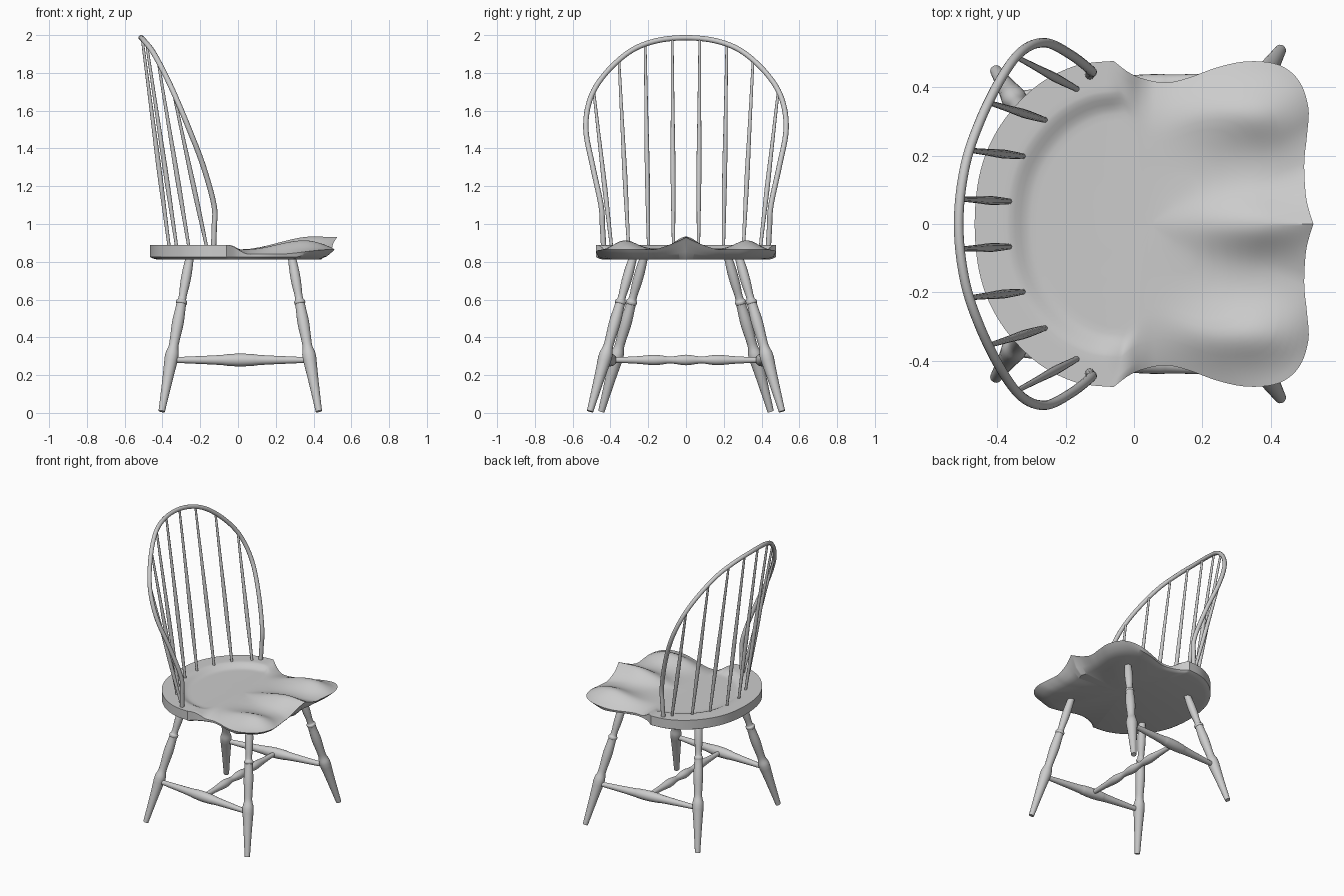
import bpy, bmesh, math
from mathutils import Vector

cube = bpy.data.objects.get("Cube")
if cube:
    bpy.data.objects.remove(cube, do_unlink=True)

paint = bpy.data.materials.new("light grey")
paint.use_nodes = True
GREY = (0.6, 0.6, 0.6, 1)
paint.diffuse_color = GREY
paint.node_tree.nodes["Principled BSDF"].inputs["Base Color"].default_value = GREY
parts = []


def add_object(name, mesh):
    obj = bpy.data.objects.new(name, mesh)
    bpy.context.collection.objects.link(obj)
    mesh.materials.clear()
    mesh.materials.append(paint)
    parts.append(obj)
    return obj


def smooth(v):
    v = min(max(v, 0), 1)
    return v * v * (3 - 2 * v)


def mix(a, b, t):
    return a + (b - a) * t


def spline(points, steps, before=None, after=None):
    """Catmull-Rom curve through the points."""
    p = [Vector(q) for q in points]
    p = [Vector(before) if before else p[0]] + p + [Vector(after) if after else p[-1]]
    out = []
    for a, b, c, d in zip(p, p[1:], p[2:], p[3:]):
        for i in range(steps):
            t = i / steps
            out.append(0.5 * (2 * b + (c - a) * t + (2 * a - 5 * b + 4 * c - d) * t * t
                              + (3 * b - a - 3 * c + d) * t ** 3))
    return out + [p[-2]]


def skin(name, rings):
    """Closed surface through a stack of equal rings, capped at both ends."""
    bm = bmesh.new()
    loops = [[bm.verts.new(v) for v in ring] for ring in rings]
    n = len(loops[0])
    for low, high in zip(loops, loops[1:]):
        for i in range(n):
            j = (i + 1) % n
            bm.faces.new((low[i], low[j], high[j], high[i]))
    for end in (loops[0], loops[-1]):
        centre = bm.verts.new(sum((v.co for v in end), Vector()) / n)
        for i in range(n):
            bm.faces.new((end[i], end[(i + 1) % n], centre))
    bmesh.ops.recalc_face_normals(bm, faces=bm.faces)
    mesh = bpy.data.meshes.new(name)
    bm.to_mesh(mesh)
    bm.free()
    return add_object(name, mesh)


def turned(name, start, end, profile, sides=20):
    """Lathe-turned piece between two points; profile is (fraction, radius)."""
    start, end = Vector(start), Vector(end)
    turn = (end - start).to_track_quat("Z", "Y")
    rings = []
    for t, r in spline(profile, 3):
        circle = [2 * math.pi * i / sides for i in range(sides)]
        rings.append([start.lerp(end, t) + turn @ Vector((r * math.cos(a), r * math.sin(a), 0))
                      for a in circle])
    return skin(name, rings)


# Seat outline, back centre to pommel, with a sharp corner at the arm of the rim
rear = [(-.466, 0), (-.448, .16), (-.39, .29), (-.29, .40), (-.174, .462), (-.06, .477)]
front = [(-.06, .477), (-.01, .44), (.045, .42), (.1, .414), (.16, .428), (.25, .46),
         (.337, .476), (.425, .465), (.483, .418), (.51, .34), (.506, .26), (.498, .18),
         (.502, .09), (.512, .04), (.525, 0)]
half = spline(rear, 7, before=(-.448, -.16))[:-1] + spline(front, 5)
outline = half + [Vector((p.x, -p.y)) for p in reversed(half[1:-1])]
HUB = Vector((.05, 0))
BOTTOM = .812


def edge_height(p):
    if p.x <= -.06:
        return .89
    drop = smooth((p.x + .06) / .12)
    low = mix(.84, .865, smooth((p.x - .2) / .3))
    pommel = .065 * max(0, 1 - abs(p.y) / .17) ** 1.3 if p.x > .3 else 0
    return mix(.89, low, drop) + pommel


def top_height(p, s, edge):
    # Flat rim and dished centre at the back
    dish = .864 + .026 * smooth((s - .68) / .14)
    # Pommel ridge and thigh swells at the front
    y = abs(p.y)
    swell = .068 * math.exp(-(y / .085) ** 2) + .056 * math.exp(-((y - .33) / .09) ** 2)
    saddle = .866 + swell * smooth((p.x - .02) / .38)
    saddle = mix(saddle, edge, max(0, (s - .6) / .4) ** 2)
    return mix(dish, saddle, smooth((p.x + .08) / .1))


levels = [.03, .15, .3, .4, .5, .58, .64, .68, .71, .74, .77, .8, .82, .86, .9, .94, .97, 1]
rings = []
for s in levels:
    ring = []
    for p in outline:
        q = HUB.lerp(p, s)
        edge = edge_height(p)
        z = edge if s == 1 else top_height(q, s, edge)
        ring.append((q.x, q.y, z))
    rings.append(ring)
# Rim wall, chamfer and flat underside
wall, chamfer, under = [], [], []
for p in outline:
    f = smooth(p.x / .45)
    edge = edge_height(p)
    z = max(.826, edge - .055 * (1 - f) - .012)
    a = HUB.lerp(p, mix(1, .975, f))
    b = HUB.lerp(p, mix(.97, .91, f))
    c = HUB.lerp(p, mix(.93, .82, f))
    wall.append((a.x, a.y, z))
    chamfer.append((b.x, b.y, mix(z, BOTTOM, .6)))
    under.append((c.x, c.y, BOTTOM))
skin("seat", rings + [wall, chamfer, under])

# Legs and side stretchers, mirrored left to right
leg_profile = [(0, .021), (.1, .026), (.18, .025), (.24, .021), (.275, .022), (.285, .029),
               (.3, .029), (.315, .026), (.42, .031), (.52, .027), (.58, .026), (.625, .035),
               (.66, .036), (.69, .034), (.8, .027), (1, .017)]
stretcher_profile = [(0, .014), (.12, .018), (.3, .024), (.38, .028), (.41, .031), (.5, .034),
                     (.59, .031), (.62, .028), (.7, .024), (.88, .018), (1, .014)]
leg_ends = {"front": ((.285, .28, .825), (.428, .508, .008)),
            "rear": ((-.255, .222, .825), (-.404, .448, .008))}


def flip(point, side):
    return Vector((point[0], point[1] * side, point[2]))


for side, word in ((1, "far"), (-1, "near")):
    joints = []
    for place, (top, foot) in leg_ends.items():
        top, foot = flip(top, side), flip(foot, side)
        turned(f"{place}_leg_{word}", top, foot, leg_profile)
        joints.append(top.lerp(foot, (top.z - .28) / (top.z - foot.z)))
    turned(f"side_stretcher_{word}", joints[0], joints[1], stretcher_profile)

# Cross stretcher with three swells
half_cross = [(0, .014), (.08, .016), (.18, .02), (.28, .027), (.34, .024), (.4, .018)]
cross = half_cross + [(.5, .028)] + [(1 - t, r) for t, r in reversed(half_cross)]
turned("cross_stretcher", (.012, -.4, .28), (.012, .4, .28), cross)

# Bent back bow
bow_half = [(-.13, .435, .86), (-.126, .442, .98), (-.127, .45, 1.1), (-.185, .495, 1.31),
            (-.258, .53, 1.5), (-.325, .508, 1.66), (-.385, .432, 1.79), (-.45, .302, 1.91),
            (-.495, .165, 1.968)]
bow_points = bow_half + [(-.513, 0, 1.986)] + [flip(p, -1) for p in reversed(bow_half)]
path = spline(bow_points, 6)
curve = bpy.data.curves.new("bow_path", "CURVE")
curve.dimensions = "3D"
curve.bevel_depth = .014
curve.bevel_resolution = 4
curve.use_fill_caps = True
line = curve.splines.new("POLY")
line.points.add(len(path) - 1)
for point, co in zip(line.points, path):
    point.co = (*co, 1)
helper = bpy.data.objects.new("bow_helper", curve)
bow_mesh = bpy.data.meshes.new_from_object(helper)
bpy.data.objects.remove(helper, do_unlink=True)
add_object("back_bow", bow_mesh)

# Spindles from the rim up to the bow
spindle_profile = [(0, .008), (.2, .011), (.4, .013), (.65, .01), (1, .007)]
spindles = [((-.362, .066, .86), (-.507, .073, 1.978)), ((-.322, .198, .86), (-.483, .216, 1.948)),
            ((-.257, .303, .86), (-.424, .355, 1.866)), ((-.162, .392, .86), (-.343, .488, 1.7))]
for number, (base, tip) in enumerate(spindles, 1):
    for side, word in ((1, "far"), (-1, "near")):
        turned(f"spindle_{number}_{word}", flip(base, side), flip(tip, side), spindle_profile, 12)

# Smooth shading with crisp edges kept
bpy.ops.object.select_all(action="DESELECT")
for obj in parts:
    obj.select_set(True)
bpy.context.view_layer.objects.active = parts[0]
bpy.ops.object.shade_smooth_by_angle(angle=math.radians(38))
